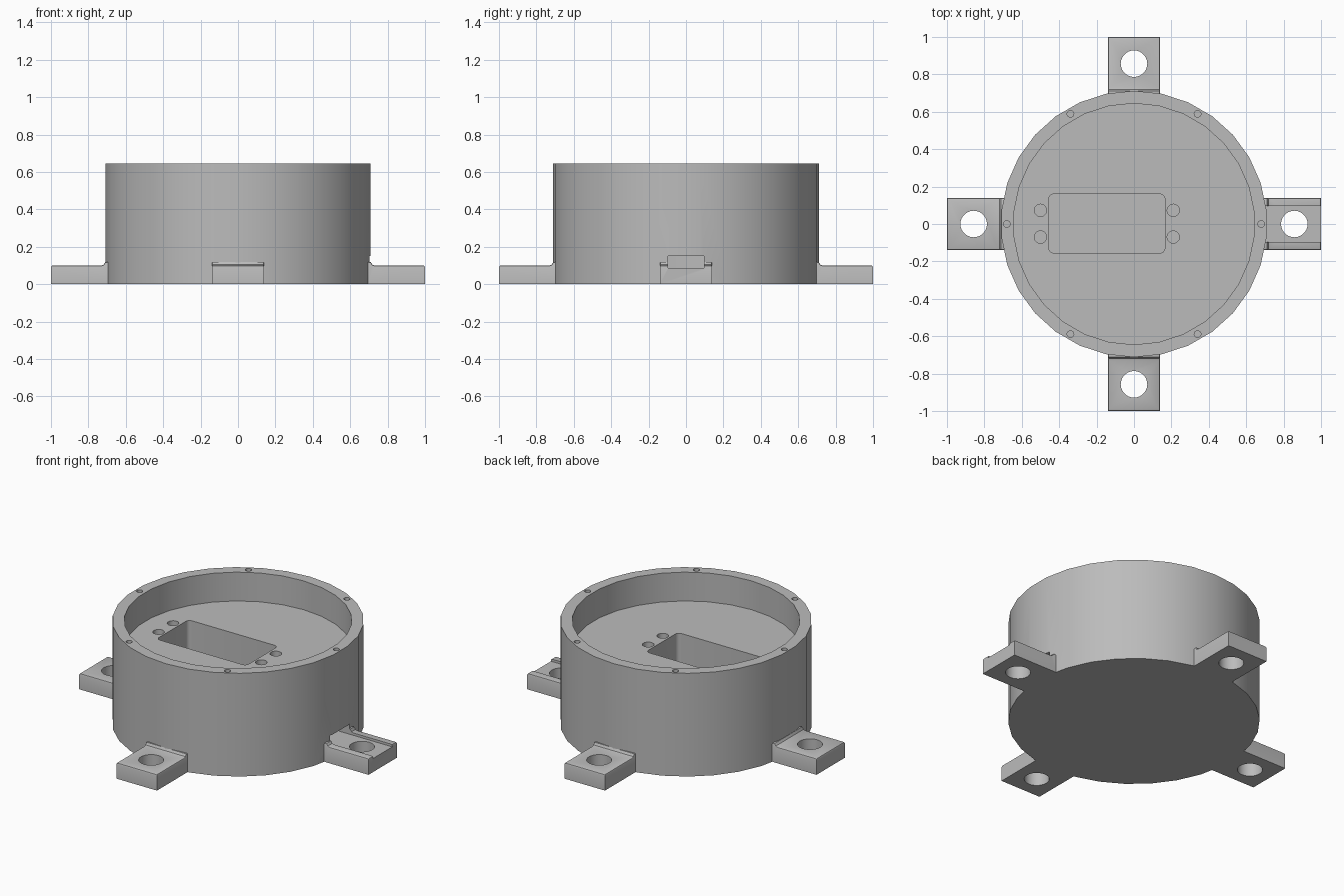
import bpy, bmesh, math
from mathutils import Matrix, Vector

if "Cube" in bpy.data.objects:
    bpy.data.objects.remove(bpy.data.objects["Cube"], do_unlink=True)

R, H, FLOOR = 0.712, 0.645, 0.465
SEGMENTS = 30

grey = bpy.data.materials.new("plain grey")
grey.use_nodes = True
grey.diffuse_color = (0.5, 0.5, 0.5, 1)
grey.node_tree.nodes["Principled BSDF"].inputs["Base Color"].default_value = (0.5, 0.5, 0.5, 1)


def to_object(name, bm):
    bmesh.ops.recalc_face_normals(bm, faces=bm.faces)
    mesh = bpy.data.meshes.new(name)
    bm.to_mesh(mesh)
    bm.free()
    mesh.materials.append(grey)
    obj = bpy.data.objects.new(name, mesh)
    bpy.context.collection.objects.link(obj)
    return obj


def prism(name, points, offset):
    """Extrude a flat outline along an offset."""
    bm = bmesh.new()
    face = bm.faces.new([bm.verts.new(p) for p in points])
    grown = bmesh.ops.extrude_face_region(bm, geom=[face], use_keep_orig=True)
    moved = [v for v in grown["geom"] if isinstance(v, bmesh.types.BMVert)]
    bmesh.ops.translate(bm, verts=moved, vec=offset)
    return to_object(name, bm)


def cylinder(name, x, y, z0, z1, radius, sides, turn=0):
    points = []
    for i in range(sides):
        a = turn + math.tau * i / sides
        points.append((x + radius * math.cos(a), y + radius * math.sin(a), z0))
    return prism(name, points, (0, 0, z1 - z0))


def rounded_block(name, x0, x1, y0, y1, z0, z1, r):
    points = []
    corners = [(x1 - r, y1 - r), (x0 + r, y1 - r), (x0 + r, y0 + r), (x1 - r, y0 + r)]
    for quarter, (cx, cy) in enumerate(corners):
        for step in range(5):
            a = math.pi / 2 * (quarter + step / 4)
            points.append((cx + r * math.cos(a), cy + r * math.sin(a), z0))
    return prism(name, points, (0, 0, z1 - z0))


def cut(target, cutters):
    for cutter in cutters:
        mod = target.modifiers.new("cut", "BOOLEAN")
        mod.operation, mod.solver, mod.object = "DIFFERENCE", "EXACT", cutter
    bpy.context.view_layer.update()
    graph = bpy.context.evaluated_depsgraph_get()
    result = bpy.data.meshes.new_from_object(target.evaluated_get(graph))
    target.modifiers.clear()
    target.data = result


def discard(objects):
    for obj in objects:
        bpy.data.objects.remove(obj, do_unlink=True)


# Round housing
turn = math.pi / SEGMENTS
housing = cylinder("housing", 0, 0, 0, H, R, SEGMENTS, turn)
outer = cylinder("outer_cutter", 0, 0, -0.1, 1, R, SEGMENTS, turn)

# Open recess, deep pocket, side cable slot
slot = rounded_block("slot_cutter", 0.1, 1.2, -0.095, 0.095, 0.085, 0.15, 0.004)
cutters = [
    cylinder("recess_cutter", 0, 0, FLOOR, 1, 0.645, SEGMENTS, turn),
    rounded_block("pocket_cutter", -0.455, 0.165, -0.155, 0.16, 0.085, 0.6, 0.025),
    slot,
]

# Screw holes in the rim and beside the pocket
for i in range(6):
    a = math.tau * i / 6
    cutters.append(cylinder("rim_hole_cutter", 0.68 * math.cos(a), 0.68 * math.sin(a),
                            0.5, 0.8, 0.018, 16))
for x in (-0.5, 0.21):
    for y in (-0.07, 0.073):
        cutters.append(cylinder("floor_hole_cutter", x, y, 0.3, 0.6, 0.033, 20))
cut(housing, cutters)

# Four mounting lugs with softened top edges and a small flare at the wall
profile = [(0.6, 0), (1, 0), (1, 0.09), (0.997, 0.097), (0.99, 0.1),
           (0.73, 0.1), (0.718, 0.104), (0.71, 0.118), (0.6, 0.118)]
lugs = []
for i, side in enumerate(("left", "back", "right", "front")):
    lug = prism(side + "_lug", [(x, -0.14, z) for x, z in profile], (0, 0.28, 0))
    bm = bmesh.new()
    bm.from_mesh(lug.data)
    edges = [e for e in bm.edges
             if all(v.co.z > 0.095 for v in e.verts)
             and abs(e.verts[0].co.y - e.verts[1].co.y) < 0.01]
    bmesh.ops.bevel(bm, geom=edges, offset=0.008, segments=2, profile=0.5, affect="EDGES")
    bm.to_mesh(lug.data)
    bm.free()
    hole = cylinder("bolt_hole_cutter", 0.857, 0, -0.1, 0.3, 0.071, 28)
    spin = Matrix.Rotation(math.pi / 2 * i, 4, "Z")
    for obj in (lug, hole):
        obj.data.transform(spin)
    cut(lug, [hole, outer] + ([slot] if side == "left" else []))
    discard([hole])
    lugs.append(lug)
discard(cutters + [outer])

# Smooth curved walls, keep rims sharp
bpy.ops.object.select_all(action="DESELECT")
for obj in [housing] + lugs:
    obj.select_set(True)
bpy.context.view_layer.objects.active = housing
bpy.ops.object.shade_smooth_by_angle(angle=math.radians(30))
